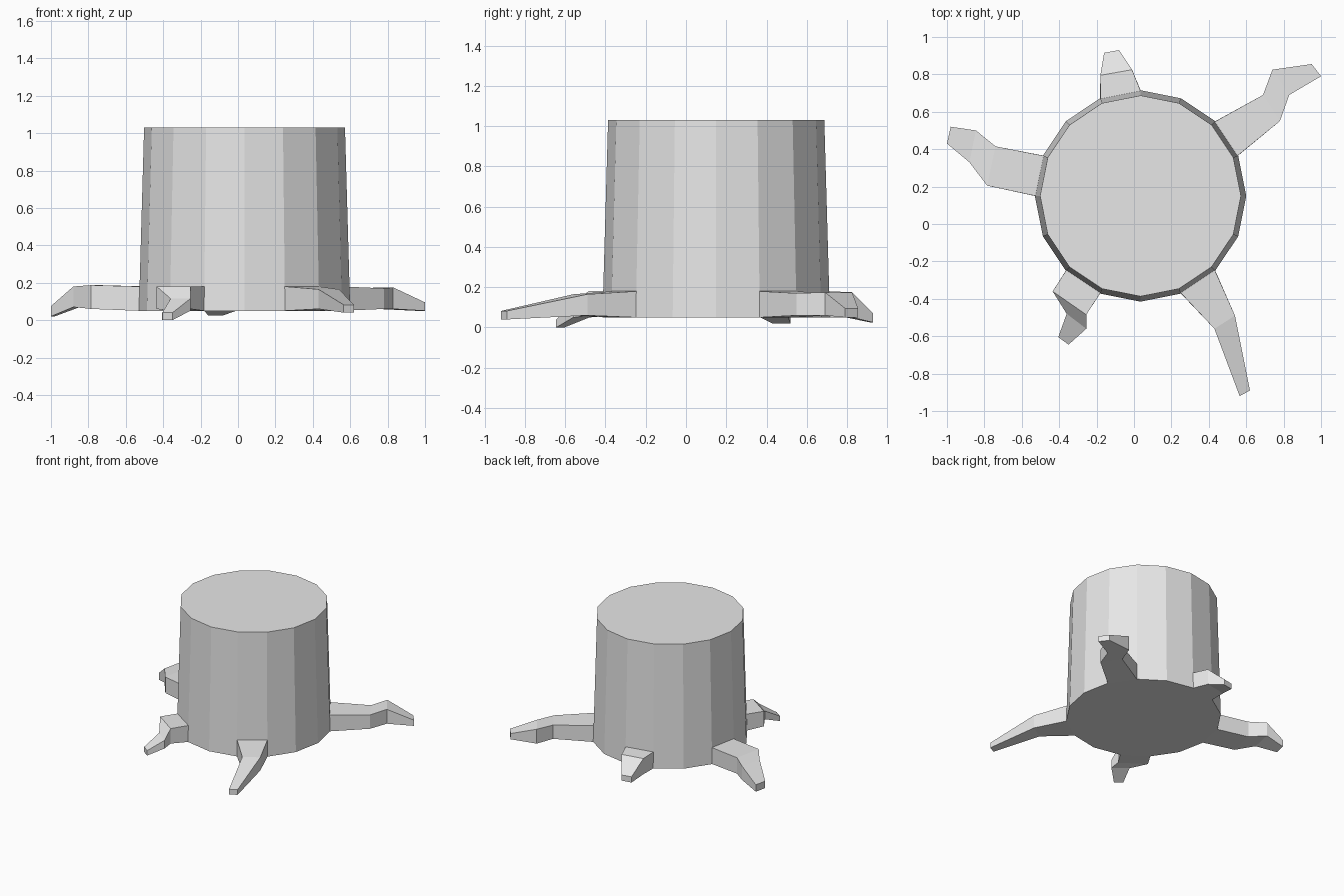
import bpy, bmesh
from math import cos, sin, pi
from mathutils import Vector

cube = bpy.data.objects.get("Cube")
if cube:
    bpy.data.objects.remove(cube, do_unlink=True)

SIDES = 16
CENTRE = Vector((0.035, 0.15, 0))
Z_LOW, Z_HIGH, Z_ROOT = 0.05, 1.03, 0.18
R_LOW, R_HIGH = 0.565, 0.537

grey = bpy.data.materials.new("plain grey")
grey.use_nodes = True
grey.diffuse_color = (0.8, 0.8, 0.8, 1)
grey.node_tree.nodes["Principled BSDF"].inputs["Base Color"].default_value = (0.8, 0.8, 0.8, 1)


def trunk_point(i, z):
    """Corner i of the tapered trunk at height z."""
    r = R_LOW + (R_HIGH - R_LOW) * (z - Z_LOW) / (Z_HIGH - Z_LOW)
    a = 2 * pi * i / SIDES
    return CENTRE + Vector((r * cos(a), r * sin(a), z))


def loft(name, rings, cap_start):
    """Skin matching rings of points with flat faces."""
    bm = bmesh.new()
    loops = [[bm.verts.new(p) for p in ring] for ring in rings]
    for a, b in zip(loops, loops[1:]):
        n = len(a)
        for k in range(n):
            bm.faces.new((a[k], a[(k + 1) % n], b[(k + 1) % n], b[k]))
    if cap_start:
        bm.faces.new(loops[0][::-1])
    bm.faces.new(loops[-1])
    bmesh.ops.recalc_face_normals(bm, faces=bm.faces)
    mesh = bpy.data.meshes.new(name)
    bm.to_mesh(mesh)
    bm.free()
    mesh.materials.append(grey)
    obj = bpy.data.objects.new(name, mesh)
    bpy.context.collection.objects.link(obj)


def root(name, corner, sections):
    """Root growing from trunk side corner..corner+1.
    Each section: (first side xy, second side xy, bottom z, top z)."""
    rings = [[trunk_point(corner, Z_LOW), trunk_point(corner + 1, Z_LOW),
              trunk_point(corner + 1, Z_ROOT), trunk_point(corner, Z_ROOT)]]
    for a, b, low, high in sections:
        rings.append([(*a, low), (*b, low), (*b, high), (*a, high)])
    loft(name, rings, False)


# Trunk
loft("trunk", [[trunk_point(i, z) for i in range(SIDES)] for z in (Z_LOW, Z_HIGH)], True)

# Roots
root("back_left_root", 1, [
    ((0.78, 0.55), (0.69, 0.69), 0.06, 0.17),
    ((0.83, 0.69), (0.74, 0.825), 0.06, 0.175),
    ((1.0, 0.79), (0.95, 0.855), 0.05, 0.095)])
root("back_root", 4, [
    ((-0.01, 0.825), (-0.18, 0.795), 0.05, 0.175),
    ((-0.08, 0.93), (-0.16, 0.915), 0.025, 0.07)])
root("right_root", 7, [
    ((-0.74, 0.415), (-0.785, 0.205), 0.06, 0.187),
    ((-0.845, 0.5), (-0.88, 0.33), 0.07, 0.18),
    ((-0.98, 0.52), (-1.0, 0.43), 0.02, 0.075)])
root("front_right_root", 10, [
    ((-0.435, -0.36), (-0.255, -0.485), 0.06, 0.18),
    ((-0.36, -0.48), (-0.255, -0.56), 0.05, 0.115),
    ((-0.405, -0.605), (-0.35, -0.645), 0.0, 0.04)])
root("front_left_root", 13, [
    ((0.43, -0.56), (0.54, -0.49), 0.06, 0.165),
    ((0.565, -0.92), (0.62, -0.89), 0.04, 0.082)])
